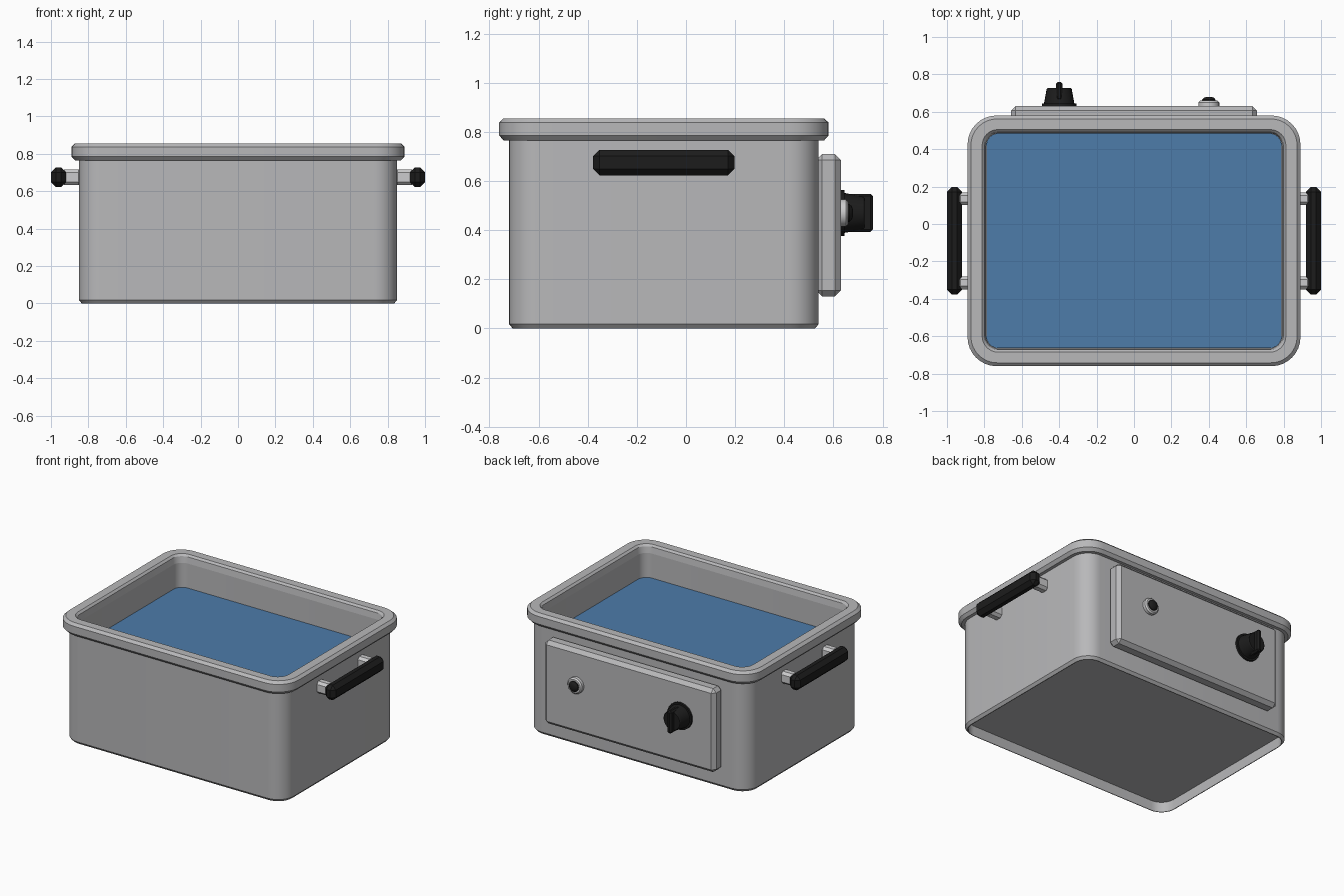
import bpy, bmesh, math
from mathutils import Matrix, Vector

cube = bpy.data.objects.get("Cube")
if cube:
    bpy.data.objects.remove(cube, do_unlink=True)

CY = -0.09  # centre of the tub along y


def material(name, rgb):
    m = bpy.data.materials.new(name)
    m.use_nodes = True
    m.diffuse_color = (*rgb, 1)
    m.node_tree.nodes["Principled BSDF"].inputs["Base Color"].default_value = (*rgb, 1)
    return m


STEEL = material("brushed steel", (0.48, 0.48, 0.49))
BRIGHT = material("bright steel", (0.6, 0.6, 0.61))
BLACK = material("black plastic", (0.012, 0.012, 0.012))
WATER = material("blue water", (0.075, 0.2, 0.4))


def finish(name, bm, mat, smooth=True):
    bmesh.ops.recalc_face_normals(bm, faces=bm.faces)
    mesh = bpy.data.meshes.new(name)
    bm.to_mesh(mesh)
    bm.free()
    mesh.materials.append(mat)
    ob = bpy.data.objects.new(name, mesh)
    bpy.context.collection.objects.link(ob)
    if smooth:
        bpy.ops.object.select_all(action="DESELECT")
        bpy.context.view_layer.objects.active = ob
        ob.select_set(True)
        bpy.ops.object.shade_smooth_by_angle(angle=math.radians(30))
    return ob


def loft(name, rings, mat, closed=False, seg=8):
    """Skin rounded rectangles given as (half x, half y, corner radius, z)."""
    bm = bmesh.new()
    loops = []
    for hx, hy, r, z in rings:
        loop = []
        for k, (sx, sy) in enumerate([(1, 1), (-1, 1), (-1, -1), (1, -1)]):
            for i in range(seg + 1):
                a = math.pi / 2 * (k + i / seg)
                loop.append(bm.verts.new((sx * (hx - r) + r * math.cos(a),
                                          CY + sy * (hy - r) + r * math.sin(a), z)))
        loops.append(loop)
    pairs = list(zip(loops, loops[1:]))
    if closed:
        pairs.append((loops[-1], loops[0]))
    else:
        bm.faces.new(loops[0])
        bm.faces.new(loops[-1])
    for a, b in pairs:
        for i in range(len(a)):
            j = (i + 1) % len(a)
            bm.faces.new((a[i], a[j], b[j], b[i]))
    return finish(name, bm, mat)


def box(name, centre, size, bevel, mat):
    bm = bmesh.new()
    bmesh.ops.create_cube(bm, size=1)
    bmesh.ops.scale(bm, vec=size, verts=bm.verts)
    bmesh.ops.bevel(bm, geom=bm.edges[:], offset=bevel, segments=1, affect="EDGES")
    bmesh.ops.translate(bm, vec=centre, verts=bm.verts)
    return finish(name, bm, mat, smooth=False)


def turned(name, x, z, profile, mat, seg=24):
    """Turn (radius, y) pairs about an axis along y."""
    bm = bmesh.new()
    loops = [[bm.verts.new((x + r * math.cos(math.tau * i / seg), y,
                            z + r * math.sin(math.tau * i / seg)))
              for i in range(seg)] for r, y in profile]
    bm.faces.new(loops[0])
    bm.faces.new(loops[-1])
    for a, b in zip(loops, loops[1:]):
        for i in range(seg):
            j = (i + 1) % seg
            bm.faces.new((a[i], a[j], b[j], b[i]))
    return finish(name, bm, mat)


# Tub: recessed underside, outer wall, then the inside of the basin
loft("tub", [
    (0.83, 0.61, 0.10, 0.07),
    (0.83, 0.61, 0.10, 0.0),
    (0.835, 0.615, 0.105, 0.0),
    (0.85, 0.63, 0.12, 0.018),
    (0.85, 0.63, 0.12, 0.80),
    (0.79, 0.575, 0.065, 0.80),
    (0.79, 0.575, 0.065, 0.12),
], STEEL)

# Rolled rim with chamfered edges
loft("rim", [
    (0.85, 0.63, 0.12, 0.765),
    (0.872, 0.652, 0.14, 0.765),
    (0.89, 0.67, 0.155, 0.785),
    (0.89, 0.67, 0.155, 0.838),
    (0.872, 0.652, 0.14, 0.855),
    (0.812, 0.595, 0.085, 0.855),
    (0.798, 0.582, 0.07, 0.842),
    (0.79, 0.575, 0.065, 0.80),
], STEEL, closed=True)

# Water filling the basin
loft("water", [(0.789, 0.574, 0.064, 0.14), (0.789, 0.574, 0.064, 0.63)], WATER)

# Side handles on two standoffs each
for side, sx in (("left", 1), ("right", -1)):
    box(side + "_handle_grip", (sx * 0.96, CY, 0.675), (0.08, 0.575, 0.104), 0.026, BLACK)
    for end, dy in (("rear", 0.225), ("front", -0.225)):
        box(f"{side}_{end}_handle_standoff", (sx * 0.89, CY + dy, 0.675),
            (0.11, 0.068, 0.084), 0.017, BRIGHT)

# Control panel on the back
box("control_panel", (0, 0.58, 0.42), (1.315, 0.1, 0.58), 0.024, STEEL)

# Dial with base disc, tapered body and grip ridge
turned("dial_base", -0.4, 0.47, [(0.093, 0.625), (0.093, 0.645)], BLACK)
turned("dial_body", -0.4, 0.47, [(0.082, 0.64), (0.067, 0.722), (0.062, 0.727)], BLACK)
box("dial_ridge", (-0.4, 0.71, 0.47), (0.034, 0.1, 0.156), 0.01, BLACK)

# Indicator lamp in a bright bezel
turned("lamp_bezel", 0.4, 0.47, [(0.056, 0.625), (0.056, 0.65), (0.047, 0.659)], BRIGHT)
turned("lamp_lens", 0.4, 0.47, [(0.037, 0.65), (0.036, 0.665), (0.027, 0.675), (0.012, 0.68)], BLACK)
